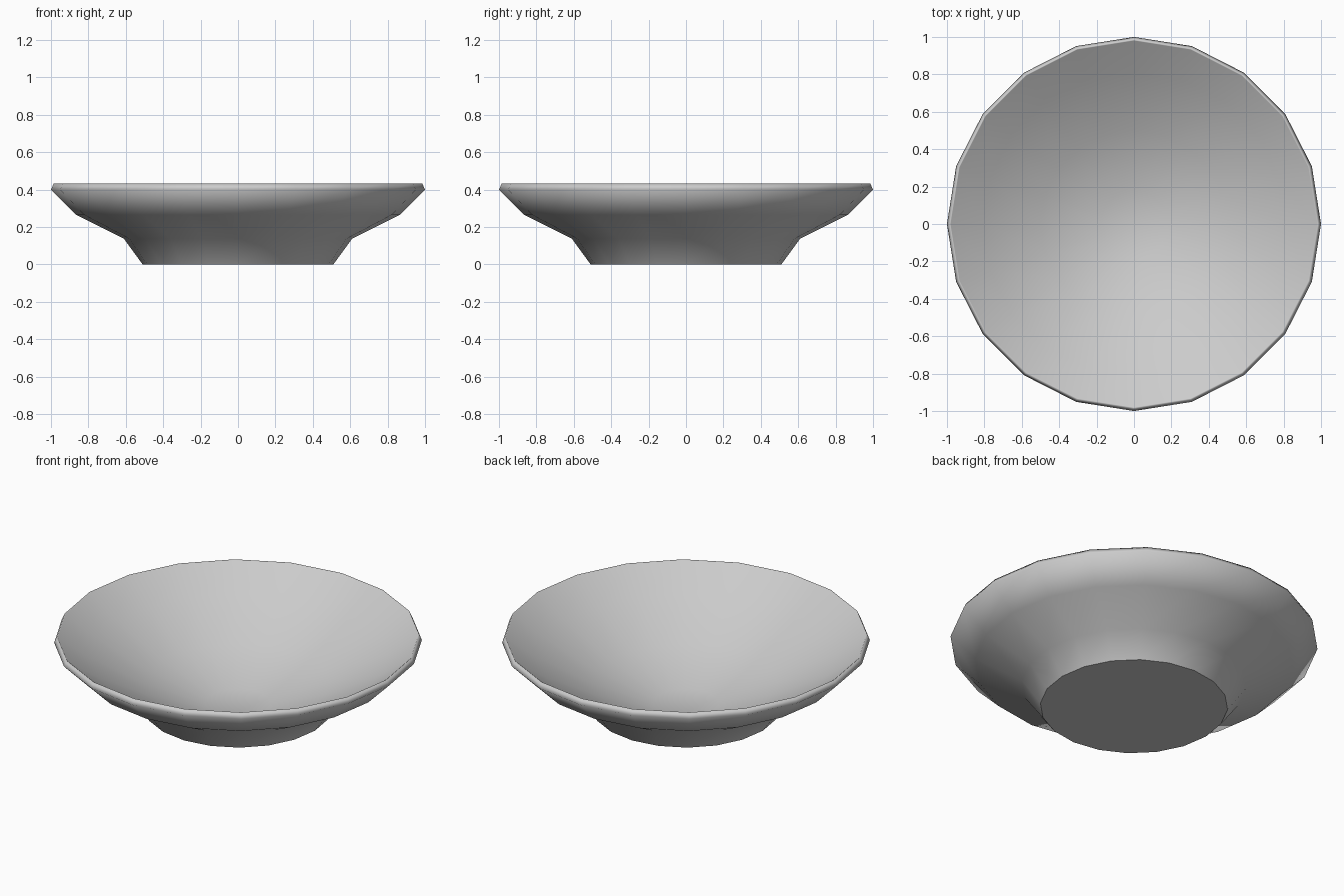
import bpy, bmesh, math

if "Cube" in bpy.data.objects:
    bpy.data.objects.remove(bpy.data.objects["Cube"])

SIDES = 20
# Profile (radius, height): foot, outer wall, rim, then inner wall down to the floor
PROFILE = [(0.51, 0.0), (0.61, 0.137), (0.865, 0.265), (1.0, 0.40),
           (0.985, 0.433), (0.98, 0.43), (0.81, 0.31), (0.50, 0.15), (0.18, 0.03)]

bm = bmesh.new()
rings = []
for r, z in PROFILE:
    rings.append([bm.verts.new((r * math.cos(2 * math.pi * i / SIDES),
                                r * math.sin(2 * math.pi * i / SIDES), z))
                  for i in range(SIDES)])

# Walls between neighbouring rings
for a, b in zip(rings, rings[1:]):
    for i in range(SIDES):
        j = (i + 1) % SIDES
        bm.faces.new((a[i], a[j], b[j], b[i]))

# Flat base with a crisp edge, and inner floor
base = bm.faces.new(rings[0][::-1])
bm.faces.new(rings[-1])
bmesh.ops.recalc_face_normals(bm, faces=bm.faces)
for face in bm.faces:
    face.smooth = True
for edge in base.edges:
    edge.smooth = False

mesh = bpy.data.meshes.new("bowl")
bm.to_mesh(mesh)
bm.free()
bowl = bpy.data.objects.new("bowl", mesh)
bpy.context.collection.objects.link(bowl)
